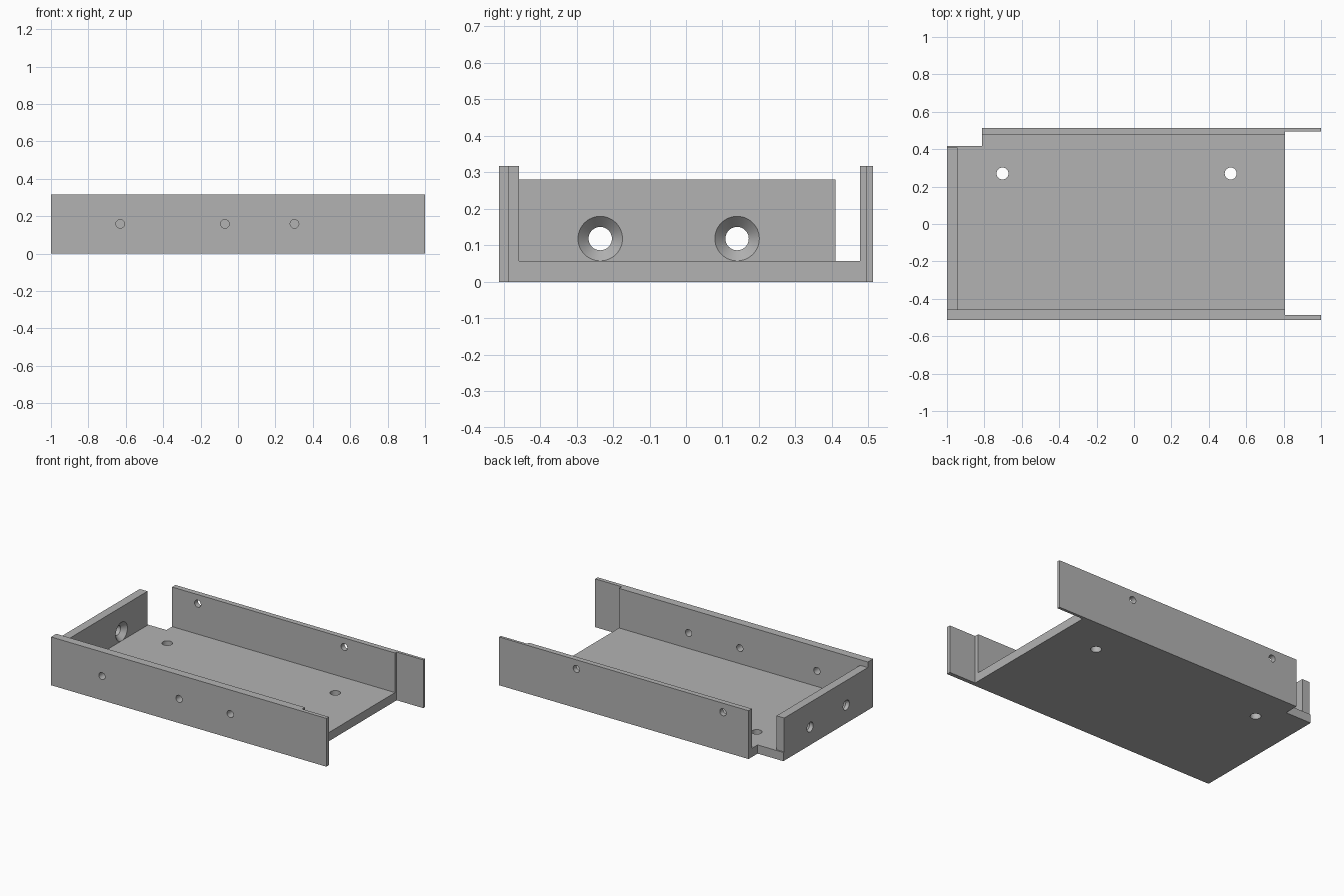
import bpy, bmesh, math
from mathutils import Matrix, Vector

default = bpy.data.objects.get("Cube")
if default:
    bpy.data.objects.remove(default, do_unlink=True)

grey = bpy.data.materials.new("plain grey")
grey.use_nodes = True
colour = (0.45, 0.45, 0.45, 1)
grey.diffuse_color = colour
grey.node_tree.nodes["Principled BSDF"].inputs["Base Color"].default_value = colour


def to_object(bm, name):
    bmesh.ops.recalc_face_normals(bm, faces=bm.faces)
    mesh = bpy.data.meshes.new(name)
    bm.to_mesh(mesh)
    bm.free()
    mesh.materials.append(grey)
    obj = bpy.data.objects.new(name, mesh)
    bpy.context.collection.objects.link(obj)
    return obj


def prism(name, outline, z0, z1):
    """Plan outline extruded upwards."""
    bm = bmesh.new()
    face = bm.faces.new([bm.verts.new((x, y, z0)) for x, y in outline])
    up = bmesh.ops.extrude_face_region(bm, geom=[face])["geom"]
    bmesh.ops.translate(bm, vec=(0, 0, z1 - z0),
                        verts=[v for v in up if isinstance(v, bmesh.types.BMVert)])
    return to_object(bm, name)


def drill(part, centre, axis, profile, sides=48):
    """Cut a round hole whose (offset, radius) profile runs along the axis."""
    bm = bmesh.new()
    rings = []
    for h, r in profile:
        rings.append([bm.verts.new((r * math.cos(a), r * math.sin(a), h))
                      for a in (math.tau * i / sides for i in range(sides))])
    for lower, upper in zip(rings, rings[1:]):
        for i in range(sides):
            j = (i + 1) % sides
            bm.faces.new((lower[i], lower[j], upper[j], upper[i]))
    bm.faces.new(rings[0])
    bm.faces.new(rings[-1])
    turn = Vector((0, 0, 1)).rotation_difference(Vector(axis)).to_matrix().to_4x4()
    bm.transform(Matrix.Translation(centre) @ turn)
    cutter = to_object(bm, "hole_cutter")
    cutter.hide_render = True

    cut = part.modifiers.new("hole", 'BOOLEAN')
    cut.operation = 'DIFFERENCE'
    cut.solver = 'EXACT'
    cut.object = cutter
    bpy.context.view_layer.objects.active = part
    bpy.ops.object.modifier_apply(modifier=cut.name)
    bpy.data.objects.remove(cutter, do_unlink=True)


def straight(radius):
    return [(-0.1, radius), (0.1, radius)]


# Main dimensions
half_y, top, floor_top = 0.512, 0.317, 0.057
front_in, back_in = -0.458, 0.477
floor_end, notch_x, notch_y = 0.807, -0.813, 0.418
end_in = -0.944

# Floor with a notched back corner
floor = prism("floor", [(-1, front_in), (floor_end, front_in), (floor_end, back_in),
                        (notch_x, back_in), (notch_x, notch_y), (-1, notch_y)],
              0, floor_top)
for x in (-0.703, 0.517):
    drill(floor, (x, 0.27, 0.03), (0, 0, 1), straight(0.032))

# Long walls, each stepping down to a thin flange past the floor
front_wall = prism("front_wall", [(-1, -half_y), (1, -half_y), (1, -0.486),
                                  (floor_end, -0.486), (floor_end, front_in),
                                  (-1, front_in)], 0, top)
for x in (-0.63, -0.07, 0.302):
    drill(front_wall, (x, -0.485, 0.159), (0, 1, 0), straight(0.023))

back_wall = prism("back_wall", [(notch_x, back_in), (floor_end, back_in),
                                (floor_end, 0.494), (1, 0.494), (1, half_y),
                                (notch_x, half_y)], 0, top)
for x in (-0.627, 0.438):
    drill(back_wall, (x, 0.495, 0.257), (0, 1, 0), straight(0.023))

# Lower end wall with holes countersunk from the inside
end_wall = prism("end_wall", [(-1, front_in), (end_in, front_in),
                              (end_in, 0.409), (-1, 0.409)], floor_top, 0.28)
sink = [(-0.1, 0.032), (-0.03, 0.032), (0, 0.061), (0.01, 0.061)]
for y in (-0.235, 0.14):
    drill(end_wall, (end_in, y, 0.1185), (1, 0, 0), sink)

# Smooth holes, crisp edges
bpy.ops.object.select_all(action='DESELECT')
for part in (floor, front_wall, back_wall, end_wall):
    part.select_set(True)
bpy.context.view_layer.objects.active = floor
bpy.ops.object.shade_smooth_by_angle(angle=math.radians(30))
